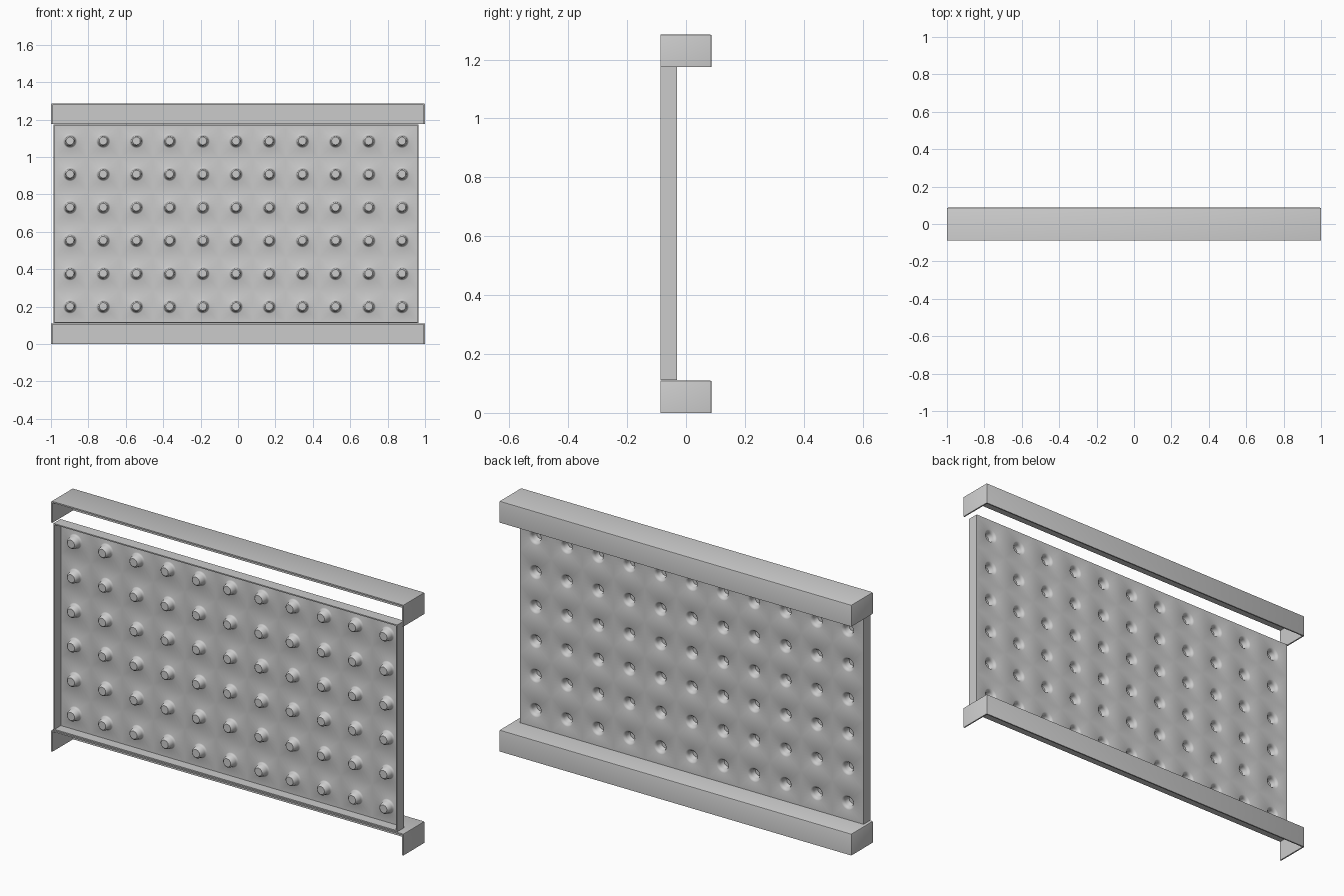
import bpy
import bmesh
from math import cos, sin, pi, radians
from mathutils import Vector

cube = bpy.data.objects.get("Cube")
if cube:
    bpy.data.objects.remove(cube, do_unlink=True)

steel = bpy.data.materials.new("grey_steel")
steel.use_nodes = True
colour = (0.6, 0.6, 0.6, 1)
steel.diffuse_color = colour
steel.node_tree.nodes["Principled BSDF"].inputs["Base Color"].default_value = colour

HALF_DEPTH = 0.087
RAIL_HEIGHT = 0.11
TOTAL_HEIGHT = 1.285
SHEET_Y = -0.03
COLUMNS, ROWS = 11, 6
SIDES = 24


def finish(bm, name, thickness, bevel=0):
    """Turn an open sheet into a thin solid object with crisp edges."""
    mesh = bpy.data.meshes.new(name)
    bm.to_mesh(mesh)
    bm.free()
    mesh.materials.append(steel)
    obj = bpy.data.objects.new(name, mesh)
    bpy.context.collection.objects.link(obj)
    if bevel:
        mod = obj.modifiers.new("rounded_folds", "BEVEL")
        mod.width = bevel
        mod.segments = 2
    solid = obj.modifiers.new("sheet_thickness", "SOLIDIFY")
    solid.thickness = thickness
    solid.offset = -1
    solid.use_even_offset = True
    bpy.ops.object.select_all(action="DESELECT")
    obj.select_set(True)
    bpy.context.view_layer.objects.active = obj
    bpy.ops.object.convert(target="MESH")
    bpy.ops.object.shade_smooth_by_angle(angle=radians(40))
    return obj


def rail(name, z):
    """Folded cover with a top, a back and two ends; open in front and below."""
    bm = bmesh.new()
    bmesh.ops.create_cube(bm, size=1)
    for v in bm.verts:
        v.co = Vector((v.co.x * 2, v.co.y * 2 * HALF_DEPTH,
                       z + (v.co.z + 0.5) * RAIL_HEIGHT))
    bm.normal_update()
    openings = [f for f in bm.faces if f.normal.y < -0.9 or f.normal.z < -0.9]
    bmesh.ops.delete(bm, geom=openings, context="FACES")
    finish(bm, name, 0.007, bevel=0.005)


def panel():
    """Pressed tray with a grid of hollow pegs pushed out to the front."""
    left, right = -0.987, 0.965
    bottom, top = RAIL_HEIGHT + 0.002, TOTAL_HEIGHT - RAIL_HEIGHT - 0.001
    half_w = (right - left) / COLUMNS / 2
    half_h = (top - bottom) / ROWS / 2
    # radius and depth of the pressed peg, from mouth to tip
    profile = [(0.037, 0), (0.032, 0.002), (0.027, 0.007), (0.024, 0.013),
               (0.021, 0.034), (0.018, 0.037)]
    bm = bmesh.new()
    directions = [(cos(2 * pi * (i + 0.5) / SIDES), sin(2 * pi * (i + 0.5) / SIDES))
                  for i in range(SIDES)]
    # the square outline includes the true corners of each cell
    corner_steps = [SIDES // 8 + k * SIDES // 4 for k in range(4)]
    directions = [(cos(2 * pi * i / SIDES), sin(2 * pi * i / SIDES))
                  for i in range(SIDES)]
    for col in range(COLUMNS):
        for row in range(ROWS):
            cx = left + half_w * (2 * col + 1)
            cz = bottom + half_h * (2 * row + 1)
            outline = []
            for c, s in directions:
                reach = max(abs(c), abs(s))
                outline.append(bm.verts.new((cx + c / reach * half_w, SHEET_Y,
                                             cz + s / reach * half_h)))
            rings = [outline]
            for r, depth in profile:
                rings.append([bm.verts.new((cx + c * r, SHEET_Y - depth, cz + s * r))
                              for c, s in directions])
            for outer, inner in zip(rings, rings[1:]):
                for i in range(SIDES):
                    j = (i + 1) % SIDES
                    bm.faces.new((outer[i], inner[i], inner[j], outer[j]))
            bm.faces.new(list(reversed(rings[-1])))
    bmesh.ops.remove_doubles(bm, verts=bm.verts, dist=0.0002)
    # fold the four borders forward
    border = [e for e in bm.edges if e.is_boundary]
    folded = bmesh.ops.extrude_edge_only(bm, edges=border)["geom"]
    for v in folded:
        if isinstance(v, bmesh.types.BMVert):
            v.co.y = -HALF_DEPTH
    # the outer skin looks to the back and sides
    bmesh.ops.recalc_face_normals(bm, faces=bm.faces)
    sheet = next(f for f in bm.faces
                 if all(abs(v.co.y - SHEET_Y) < 0.0001 for v in f.verts))
    if sheet.normal.y < 0:
        bmesh.ops.reverse_faces(bm, faces=bm.faces)
    finish(bm, "peg_panel", 0.006)


rail("bottom_rail", 0)
rail("top_rail", TOTAL_HEIGHT - RAIL_HEIGHT)
panel()
